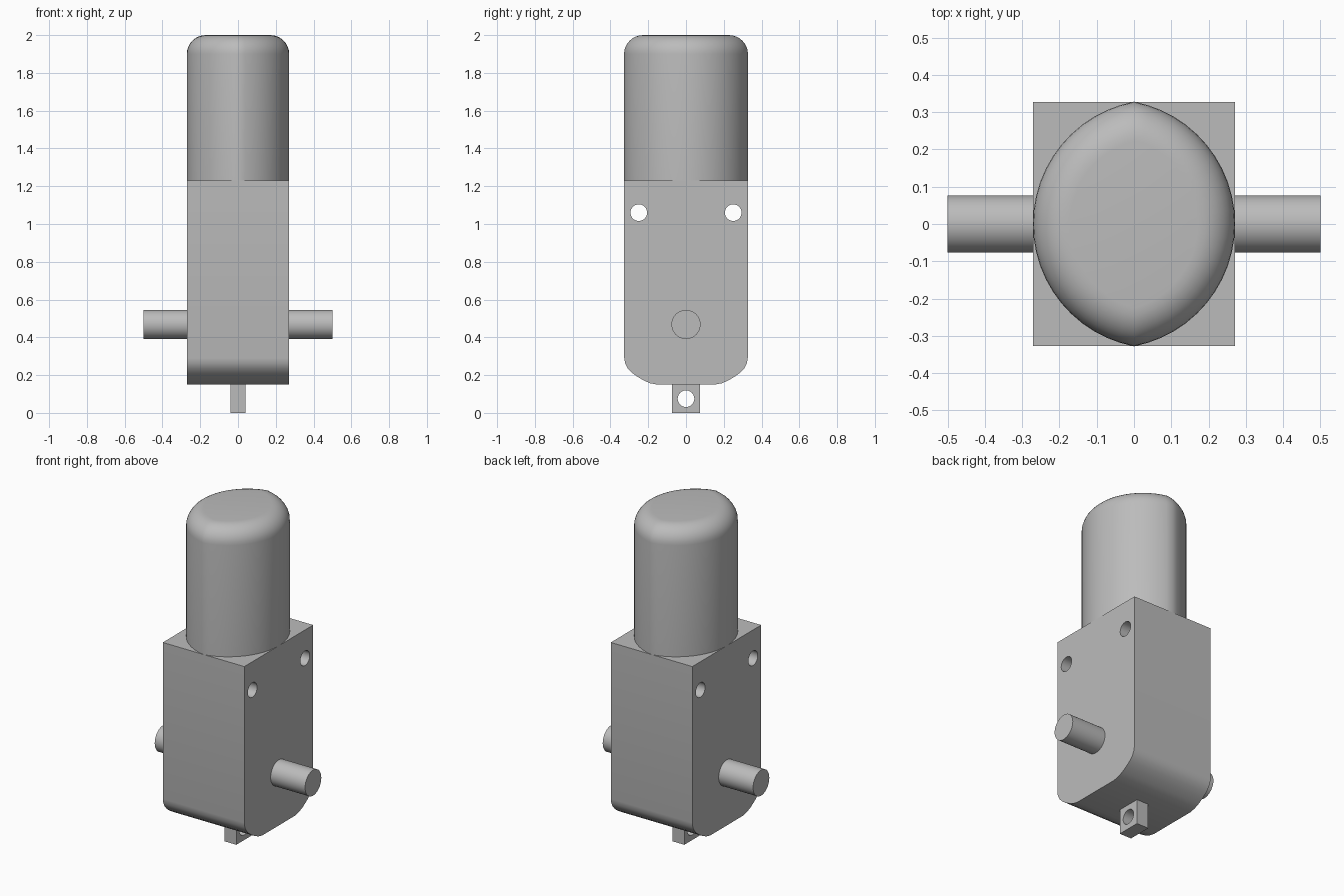
import bpy, bmesh
from math import sin, cos, acos, pi, sqrt
from mathutils import Matrix

default = bpy.data.objects.get("Cube")
if default:
    bpy.data.objects.remove(default, do_unlink=True)

grey = bpy.data.materials.new("plain_grey")
grey.use_nodes = True
grey.diffuse_color = (0.5, 0.5, 0.5, 1)
grey.node_tree.nodes["Principled BSDF"].inputs["Base Color"].default_value = (0.5, 0.5, 0.5, 1)


def finish(name, bm):
    bmesh.ops.recalc_face_normals(bm, faces=bm.faces)
    mesh = bpy.data.meshes.new(name)
    bm.to_mesh(mesh)
    bm.free()
    mesh.materials.append(grey)
    obj = bpy.data.objects.new(name, mesh)
    bpy.context.collection.objects.link(obj)
    return obj


def select(obj):
    bpy.ops.object.select_all(action='DESELECT')
    obj.select_set(True)
    bpy.context.view_layer.objects.active = obj


def smooth(obj):
    select(obj)
    bpy.ops.object.shade_smooth_by_angle(angle=pi / 6)


def rod(name, x, y, z, radius, length, sides=40):
    """Cylinder lying along x."""
    bm = bmesh.new()
    place = Matrix.Translation((x, y, z)) @ Matrix.Rotation(pi / 2, 4, 'Y')
    bmesh.ops.create_cone(bm, cap_ends=True, segments=sides, radius1=radius,
                          radius2=radius, depth=length, matrix=place)
    return finish(name, bm)


def drill(obj, y, z, radius=0.044):
    """Cut a round hole through the part along x."""
    cutter = rod("hole_cutter", 0, y, z, radius, 2)
    cutter.hide_render = True
    mod = obj.modifiers.new("hole", 'BOOLEAN')
    mod.operation, mod.solver, mod.object = 'DIFFERENCE', 'EXACT', cutter
    select(obj)
    bpy.ops.object.modifier_apply(modifier=mod.name)
    bpy.data.objects.remove(cutter, do_unlink=True)


def slab(name, outline, half_width):
    """Extrude a (y, z) outline along x."""
    bm = bmesh.new()
    face = bm.faces.new([bm.verts.new((-half_width, y, z)) for y, z in outline])
    new = bmesh.ops.extrude_face_region(bm, geom=[face])["geom"]
    bmesh.ops.translate(bm, vec=(2 * half_width, 0, 0),
                        verts=[v for v in new if isinstance(v, bmesh.types.BMVert)])
    return finish(name, bm)


# Gearbox with softened lower corners and two mounting holes
half = [(0.327, 1.23), (0.327, 0.29), (0.322, 0.262), (0.309, 0.237),
        (0.288, 0.214), (0.26, 0.193), (0.225, 0.172), (0.19, 0.157), (0.153, 0.15)]
gearbox = slab("gearbox", half + [(-y, z) for y, z in reversed(half)], 0.271)
for side in (-1, 1):
    drill(gearbox, side * 0.25, 1.06)
smooth(gearbox)

# Mounting tab under the gearbox
tab = slab("mounting_tab", [(-0.073, 0), (0.073, 0), (0.073, 0.15), (-0.073, 0.15)], 0.04)
drill(tab, 0, 0.075)
smooth(tab)

# Output shafts
for name, side in (("left_shaft", 1), ("right_shaft", -1)):
    smooth(rod(name, side * 0.385, 0, 0.468, 0.077, 0.23))

# Motor can: two arcs meeting front and back, with a rounded top edge
ARC, SHIFT, FILLET, STEPS = 0.334, 0.063, 0.1, 24


def lens(inset):
    r = ARC - inset
    reach = acos(SHIFT / r)
    points = []
    for side in (1, -1):
        for i in range(STEPS):
            a = -reach + 2 * reach * i / STEPS
            points.append((side * (r * cos(a) - SHIFT), side * r * sin(a)))
    return points


levels = [(0, 1.23)]
for i in range(9):
    a = pi / 2 * i / 8
    levels.append((FILLET * (1 - cos(a)), 2 - FILLET + FILLET * sin(a)))
bm = bmesh.new()
rings = [[bm.verts.new((x, y, z)) for x, y in lens(inset)] for inset, z in levels]
for low, high in zip(rings, rings[1:]):
    for i in range(len(low)):
        j = (i + 1) % len(low)
        bm.faces.new((low[i], low[j], high[j], high[i]))
bm.faces.new(rings[0])
bm.faces.new(rings[-1])
smooth(finish("motor_can", bm))
